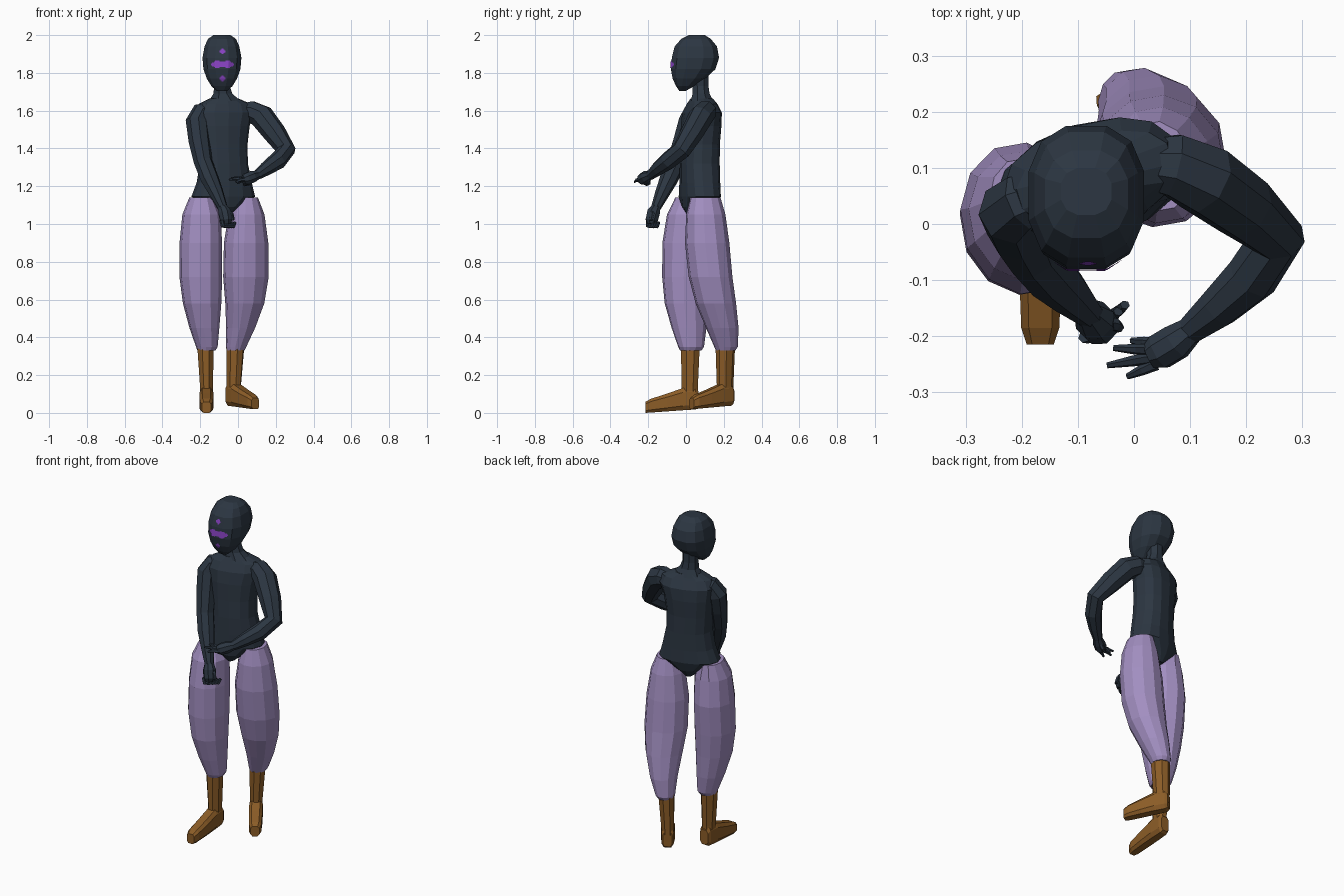
import bpy, bmesh, math
from mathutils import Vector
from mathutils.bvhtree import BVHTree


def material(name, rgb):
    m = bpy.data.materials.new(name)
    m.diffuse_color = (*rgb, 1)
    return m


SLATE = material("dark slate", (0.025, 0.037, 0.054))
LILAC = material("lilac cloth", (0.36, 0.272, 0.53))
BROWN = material("brown leather", (0.26, 0.108, 0.02))
VIOLET = material("violet paint", (0.25, 0.055, 0.55))


def add_object(name, bm, mat):
    me = bpy.data.meshes.new(name)
    bm.to_mesh(me)
    me.materials.append(mat)
    ob = bpy.data.objects.new(name, me)
    bpy.context.collection.objects.link(ob)
    return ob


def unit_ring(n, power=2.0):
    """Rounded-square outline scaled to fill -1..1."""
    pts = []
    for i in range(n):
        a = 2 * math.pi * (i + 0.5) / n
        c, s = math.cos(a), math.sin(a)
        pts.append((math.copysign(abs(c) ** (2 / power), c),
                    math.copysign(abs(s) ** (2 / power), s)))
    mx, my = max(p[0] for p in pts), max(p[1] for p in pts)
    return [(x / mx, y / my) for x, y in pts]


def loft(name, rings, mat):
    """Skin a list of point rings and close both ends."""
    bm = bmesh.new()
    vs = [[bm.verts.new(p) for p in r] for r in rings]
    n = len(vs[0])
    for a, b in zip(vs, vs[1:]):
        for i in range(n):
            j = (i + 1) % n
            bm.faces.new((a[i], a[j], b[j], b[i]))
    bm.faces.new(vs[0][::-1])
    bm.faces.new(vs[-1])
    bmesh.ops.recalc_face_normals(bm, faces=bm.faces)
    return add_object(name, bm, mat)


def stack(name, rows, mat, n=12, yaw=0, power=2.0):
    """Horizontal sections: z, centre x, centre y, half width, half depth."""
    c, s = math.cos(math.radians(yaw)), math.sin(math.radians(yaw))
    u = unit_ring(n, power)
    return loft(name, [[(cx + x * rx * c - y * ry * s, cy + x * rx * s + y * ry * c, z)
                        for x, y in u] for z, cx, cy, rx, ry in rows], mat)


def tube(name, path, mat, n=8):
    """Round limb along points x, y, z, radius."""
    p = [Vector(q[:3]) for q in path]
    rings, u, prev = [], None, None
    for i, q in enumerate(path):
        t = (p[min(i + 1, len(p) - 1)] - p[max(i - 1, 0)]).normalized()
        u = t.orthogonal().normalized() if u is None else prev.rotation_difference(t) @ u
        prev, v = t, t.cross(u)
        rings.append([p[i] + (u * x + v * y) * q[3] for x, y in unit_ring(n)])
    return loft(name, rings, mat)


# Head and neck
head = stack("head", [
    (1.705, -.085, -.018, .028, .018), (1.73, -.085, -.005, .056, .048),
    (1.77, -.085, .016, .080, .087), (1.82, -.085, .038, .098, .118),
    (1.88, -.085, .050, .103, .125), (1.94, -.085, .052, .092, .112),
    (1.98, -.085, .053, .074, .078), (2.0, -.085, .058, .045, .042)], SLATE, 12, 0, 2.5)
stack("neck", [(1.65, -.07, .085, .085, .06), (1.69, -.08, .08, .05, .045),
               (1.73, -.085, .077, .041, .042), (1.83, -.085, .075, .041, .044)], SLATE, 8)

# Torso with a narrow crotch
stack("torso", [
    (1.045, -.08, .065, .025, .060), (1.09, -.078, .068, .080, .088),
    (1.145, -.078, .073, .168, .100), (1.22, -.073, .073, .144, .100),
    (1.32, -.075, .073, .125, .100), (1.42, -.08, .075, .128, .098),
    (1.52, -.08, .08, .140, .100), (1.59, -.075, .085, .158, .094),
    (1.635, -.07, .085, .140, .070), (1.665, -.075, .083, .075, .055)], SLATE, 14, 17, 2.3)

# Arms
tube("right_arm", [
    (-.14, .06, 1.60, .040), (-.195, .04, 1.59, .050), (-.217, .022, 1.545, .056),
    (-.205, -.01, 1.44, .053), (-.185, -.05, 1.33, .046), (-.15, -.09, 1.24, .045),
    (-.115, -.125, 1.165, .036), (-.08, -.16, 1.085, .024)], SLATE)
tube("left_arm", [
    (.0, .11, 1.595, .040), (.07, .105, 1.595, .055), (.125, .08, 1.57, .061),
    (.195, .03, 1.48, .056), (.255, -.025, 1.39, .047), (.21, -.095, 1.335, .044),
    (.15, -.15, 1.293, .035), (.1, -.19, 1.258, .024)], SLATE)

# Right hand, a loose fist
tube("right_palm", [(-.085, -.155, 1.095, .022), (-.07, -.172, 1.06, .034),
                    (-.062, -.182, 1.02, .032), (-.06, -.182, 1.0, .022)], SLATE)
for i in range(4):
    d = Vector((-.012, -.012, 0)) * (i - 1.5) + Vector((.002, .006, 0))
    path = [(-.072, -.188, 1.02, .011), (-.064, -.19, .99, .011),
            (-.045, -.177, .987, .010), (-.036, -.168, 1.01, .008)]
    tube(f"right_finger_{i + 1}", [(x + d.x, y + d.y, z, r) for x, y, z, r in path], SLATE, 6)
tube("right_thumb", [(-.06, -.175, 1.07, .012), (-.035, -.18, 1.05, .012),
                     (-.027, -.185, 1.02, .009)], SLATE, 6)

# Left hand, open with the fingers spread
tube("left_palm", [(.105, -.186, 1.26, .022), (.075, -.21, 1.25, .031),
                   (.045, -.228, 1.238, .031), (.028, -.236, 1.234, .022)], SLATE)
for i, (x, y, z) in enumerate([(-.012, -.272, 1.222), (-.048, -.252, 1.235),
                               (-.037, -.221, 1.243), (-.005, -.208, 1.215)]):
    k = Vector((.04, -.249 + .012 * i, 1.232))
    m = k.lerp(Vector((x, y, z)), .5) + Vector((0, 0, .006))
    tube(f"left_finger_{i + 1}", [(*k, .011), (*m, .009), (x, y, z, .005)], SLATE, 6)
tube("left_thumb", [(.075, -.2, 1.24, .014), (.055, -.2, 1.215, .011),
                    (.03, -.21, 1.207, .007)], SLATE, 6)

# Baggy trouser legs
stack("right_trouser_leg", [
    (1.14, -.195, .030, .060, .085), (1.05, -.193, .015, .098, .113),
    (.90, -.197, .010, .108, .132), (.72, -.197, .002, .109, .125),
    (.58, -.190, .002, .098, .112), (.45, -.178, .016, .076, .090),
    (.35, -.165, .027, .055, .067), (.33, -.167, .025, .046, .055)], LILAC, 12, 10)
stack("left_trouser_leg", [
    (1.14, .043, .103, .060, .078), (1.05, .045, .105, .092, .101),
    (.90, .043, .112, .114, .114), (.72, .042, .130, .117, .112),
    (.58, .036, .158, .100, .104), (.45, .014, .192, .074, .084),
    (.35, -.010, .212, .052, .061), (.33, -.013, .21, .045, .050)], LILAC, 12, 10)


# Boots: a shaft and a tapering foot pointing along its heading
def boot(side, ax, ay, top_x, top_y, turn, scale, lift):
    stack(f"{side}_boot_shaft", [
        (.08, ax, ay, .034, .042), (.14, ax, ay, .034, .043),
        (.36, top_x, top_y, .044, .050)], BROWN, 8, turn)
    c, s = math.cos(math.radians(turn)), math.sin(math.radians(turn))
    rings = []
    for d, lo, hi, w in [(-.046, .028, .115, .026), (-.03, .018, .135, .034),
                         (.035, .014, .132, .037), (.12, .008, .102, .037),
                         (.205, .002, .075, .034), (.235, .0, .058, .024)]:
        h, m = (hi - lo) / 2, (hi + lo) / 2 + lift
        d *= scale
        rings.append([(ax + x * w * c + d * s, ay + x * w * s - d * c, m + z * h)
                      for x, z in unit_ring(8, 3.5)])
    loft(f"{side}_boot_foot", rings, BROWN)


boot("right", -.167, .02, -.172, .023, 0, 1.0, 0)
boot("left", -.023, .207, -.014, .208, 33, .9, .02)

# Painted face marks: small cells projected onto the front of the head
hb = bmesh.new()
hb.from_mesh(head.data)
tree = BVHTree.FromBMesh(hb)


def face_mark(name, z0, half_w, half_h, inside, step=.005):
    bm = bmesh.new()
    grid = {}

    def vert(i, k):
        if (i, k) not in grid:
            x, z = -.082 + i * step, z0 + k * step
            hit = tree.ray_cast(Vector((x, -1, z)), Vector((0, 1, 0)))[0]
            grid[i, k] = bm.verts.new((x, hit.y - .004, z))
        return grid[i, k]

    nx, nz = math.ceil(half_w / step), math.ceil(half_h / step)
    for i in range(-nx, nx):
        for k in range(-nz, nz):
            if inside((i + .5) * step, (k + .5) * step):
                bm.faces.new([vert(i, k), vert(i + 1, k), vert(i + 1, k + 1), vert(i, k + 1)])
    add_object(name, bm, VIOLET)


def dot(x, z):
    return x * x + z * z < .013 ** 2


face_mark("brow_dot", 1.914, .015, .015, dot)
face_mark("chin_dot", 1.77, .015, .015, dot)
face_mark("eye_band", 1.845, .06, .02,
          lambda x, z: abs(z) < .019 - .006 * math.cos(x * 110) - .10 * abs(x))
hb.free()
